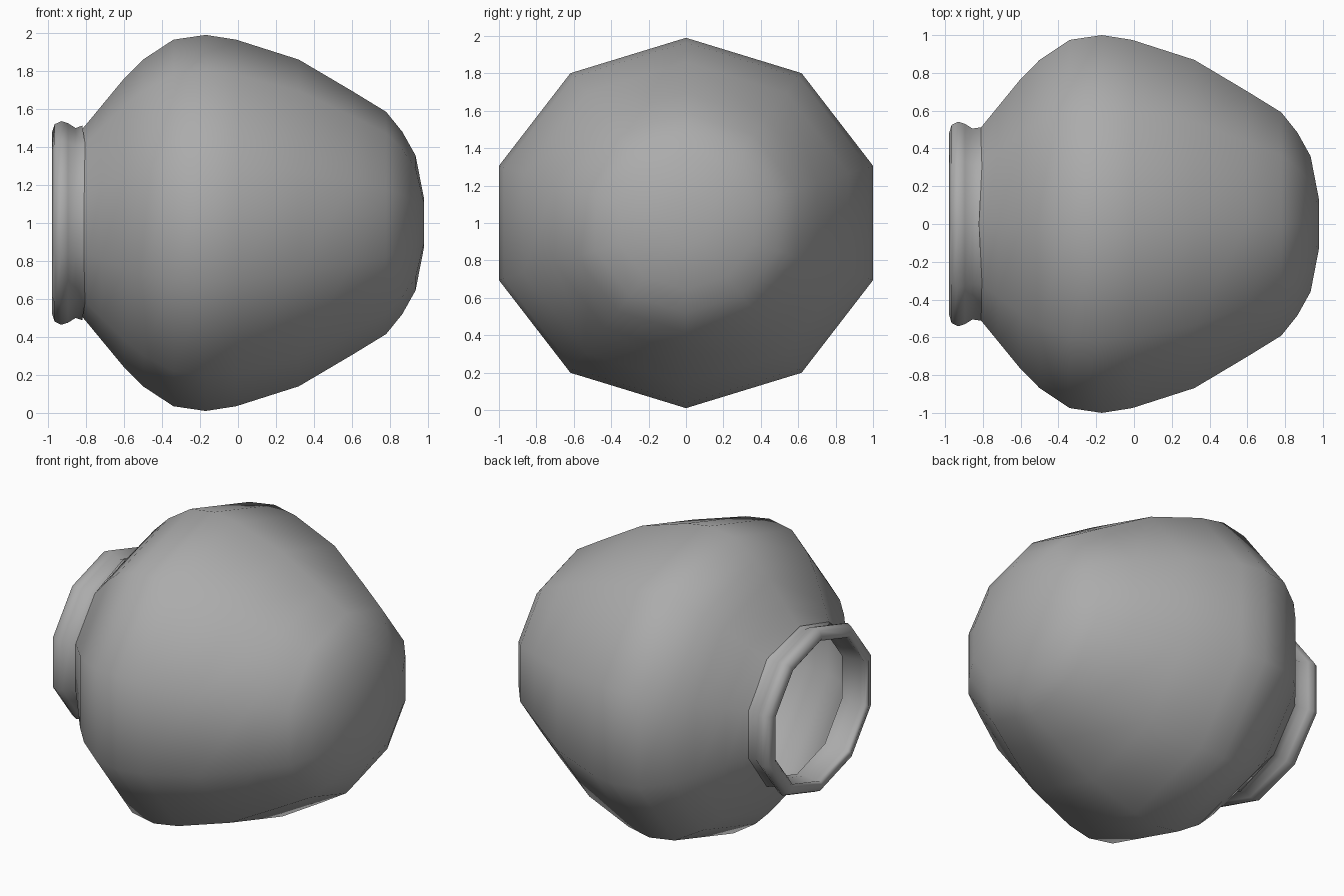
import bpy, bmesh
from math import sin, cos, pi

SIDES = 10
Y_STRETCH = 1.062   # the jar is slightly wider than tall
AXIS_Z = 1.0

cube = bpy.data.objects.get("Cube")
if cube:
    bpy.data.objects.remove(cube)

grey = bpy.data.materials.new("clay grey")
grey.use_nodes = True
colour = (0.41, 0.41, 0.41, 1)
grey.diffuse_color = colour
grey.node_tree.nodes["Principled BSDF"].inputs["Base Color"].default_value = colour


def lathe(name, profile, cap_end=False, bend=0.0):
    """Spin an (x, radius) profile around the x axis; bend waves the last ring."""
    bm = bmesh.new()
    rings = []
    for i, (x, r) in enumerate(profile):
        shift = bend if i == len(profile) - 1 else 0.0
        ring = []
        for k in range(SIDES):
            a = 2 * pi * k / SIDES
            ring.append(bm.verts.new((x + shift * sin(a) ** 2,
                                      r * sin(a) * Y_STRETCH,
                                      AXIS_Z + r * cos(a))))
        rings.append(ring)
    for a, b in zip(rings, rings[1:]):
        for k in range(SIDES):
            n = (k + 1) % SIDES
            bm.faces.new((a[k], a[n], b[n], b[k]))
    if cap_end:
        bm.faces.new(rings[-1])
    mesh = bpy.data.meshes.new(name)
    bm.to_mesh(mesh)
    bm.free()
    obj = bpy.data.objects.new(name, mesh)
    bpy.context.collection.objects.link(obj)
    mesh.materials.append(grey)
    mesh.shade_smooth()
    return obj


# Hollow body, open at the neck and rounded off at the base
lathe("jar_body", [
    (-0.82, 0.495), (-0.79, 0.53), (-0.72, 0.615), (-0.60, 0.76), (-0.50, 0.86),
    (-0.34, 0.965), (-0.17, 0.99), (-0.01, 0.965), (0.32, 0.86), (0.60, 0.695),
    (0.78, 0.585), (0.865, 0.48), (0.935, 0.355), (0.98, 0.125)], cap_end=True)

# Neck collar: inner wall, rolled lip, then a flare over the body
lathe("neck_collar", [
    (-0.80, 0.455), (-0.86, 0.45), (-0.93, 0.465), (-0.965, 0.455), (-0.98, 0.475),
    (-0.965, 0.52), (-0.93, 0.536), (-0.895, 0.525), (-0.855, 0.50),
    (-0.82, 0.512)], bend=0.045)
